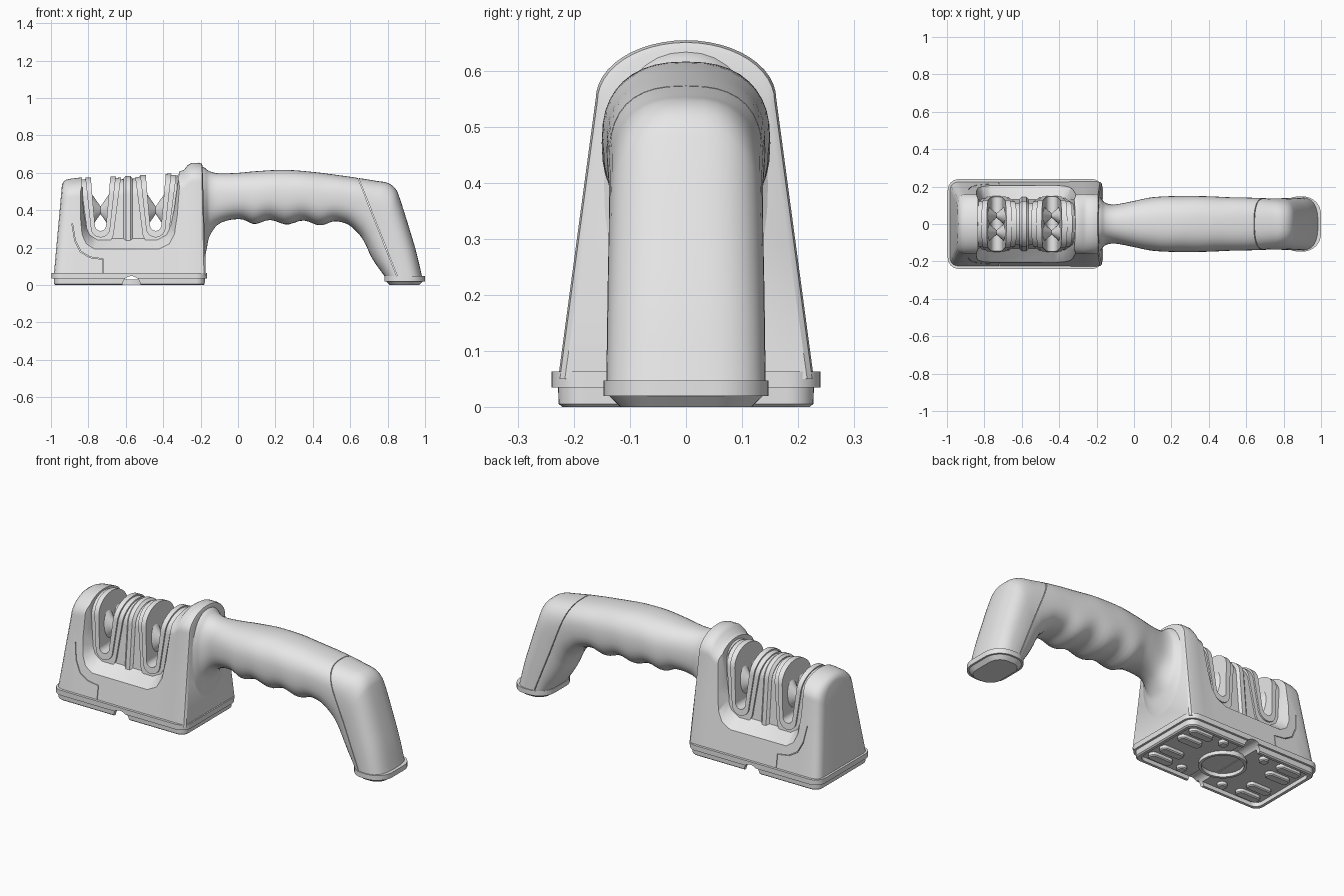
import bpy, bmesh, math
from mathutils import Vector

if "Cube" in bpy.data.objects:
    bpy.data.objects.remove(bpy.data.objects["Cube"], do_unlink=True)

grey = bpy.data.materials.new("plain_grey")
grey.use_nodes = True
grey.diffuse_color = (0.8, 0.8, 0.8, 1)
grey.node_tree.nodes["Principled BSDF"].inputs["Base Color"].default_value = (0.8, 0.8, 0.8, 1)


def loft(name, rings):
    """Skin a list of equal-length closed rings and cap both ends."""
    bm = bmesh.new()
    loops = [[bm.verts.new(p) for p in ring] for ring in rings]
    n = len(loops[0])
    for a, b in zip(loops, loops[1:]):
        for i in range(n):
            j = (i + 1) % n
            bm.faces.new((a[i], a[j], b[j], b[i]))
    bm.faces.new(loops[0])
    bm.faces.new(loops[-1])
    bmesh.ops.recalc_face_normals(bm, faces=bm.faces)
    mesh = bpy.data.meshes.new(name)
    bm.to_mesh(mesh)
    bm.free()
    mesh.materials.append(grey)
    obj = bpy.data.objects.new(name, mesh)
    bpy.context.collection.objects.link(obj)
    return obj


def prism_y(name, outline, half=0.4):
    return loft(name, [[(x, y, z) for x, z in outline] for y in (-half, half)])


def select(obj):
    bpy.ops.object.select_all(action='DESELECT')
    obj.select_set(True)
    bpy.context.view_layer.objects.active = obj


def cut(obj, cutter, operation='DIFFERENCE'):
    mod = obj.modifiers.new("cut", 'BOOLEAN')
    mod.operation, mod.object, mod.solver = operation, cutter, 'EXACT'
    select(obj)
    bpy.ops.object.modifier_apply(modifier=mod.name)
    bpy.data.objects.remove(cutter, do_unlink=True)


def rounded(x0, x1, hy, r, z, steps=8):
    """Rounded rectangle ring at height z."""
    ring = []
    corners = ((x1 - r, hy - r), (x0 + r, hy - r), (x0 + r, r - hy), (x1 - r, r - hy))
    for q, (cx, cy) in enumerate(corners):
        for k in range(steps + 1):
            a = math.pi / 2 * (q + k / steps)
            ring.append((cx + r * math.cos(a), cy + r * math.sin(a), z))
    return ring


def slab(name, x0, x1, hy, r, layers):
    """Stack of rounded rectangles; layers are (height, inset)."""
    return loft(name, [rounded(x0 + i, x1 - i, hy - i, r - i, z) for z, i in layers])


def arch(x, lean, low, shoulder, rise, top, z0=0.05, steps=24):
    """Tapered tombstone section standing across x."""
    zs = top - rise
    pts = [(low, z0), (low + (shoulder - low) * 0.5, (z0 + zs) / 2)]
    for k in range(steps + 1):
        a = math.pi * k / steps
        pts.append((shoulder * math.cos(a), zs + rise * math.sin(a)))
    pts += [(-y, z) for y, z in reversed(pts[:2])]
    return [(x + lean * (z - z0), y, z) for y, z in pts]


# Housing: x, lean, side inset, top height
stations = [(-0.985, 0.09, 0.045, 0.535), (-0.98, 0.09, 0.022, 0.552),
            (-0.965, 0.09, 0.007, 0.563), (-0.94, 0.08, 0, 0.568),
            (-0.86, 0.03, 0, 0.575), (-0.6, 0, 0, 0.58), (-0.34, 0, 0, 0.6),
            (-0.29, 0, 0, 0.615), (-0.27, 0, 0, 0.64), (-0.25, 0, 0, 0.653),
            (-0.2, -0.02, 0, 0.654), (-0.182, -0.02, 0.003, 0.65),
            (-0.172, -0.03, 0.012, 0.638)]
housing = loft("housing", [arch(x, lean, 0.228 - i, 0.161 - i, 0.105, top)
                           for x, lean, i, top in stations])

# Scooped U recess with sloping walls
outer = [(-0.885, 0.85), (-0.855, 0.35), (-0.84, 0.26), (-0.815, 0.215), (-0.77, 0.19),
         (-0.42, 0.19), (-0.365, 0.215), (-0.335, 0.26), (-0.315, 0.35), (-0.24, 0.85)]
mid = -0.57


def recess_ring(y, t):
    return [(mid + (x - mid) * (1 - 0.1 * t), y, z + 0.06 * t) for x, z in outer]


cut(housing, loft("recess_cutter", [recess_ring(-0.23, -0.25), recess_ring(-0.13, 1),
                                    recess_ring(0.13, 1), recess_ring(0.23, -0.25)]))

# Seam line on the lower corner of the housing
path = [(-0.72, 0.04), (-0.72, 0.14), (-0.79, 0.15), (-0.84, 0.18), (-0.87, 0.24), (-0.885, 0.33)]
g = 0.003
cut(housing, prism_y("seam_cutter", path + [(x - g, z - g) for x, z in reversed(path)]))


# Core and raised slot rims
def core_shape(name, grow):
    return loft(name, [arch(x, 0, 0.15 + grow, 0.112 + grow, 0.1, top + grow)
                       for x, top in ((-0.9, 0.553), (-0.57, 0.568), (-0.25, 0.585))])


def u_shape(cx, top_half, low_half, z_low):
    """Outline of a U that widens upwards."""
    arc = [(cx - low_half * math.cos(math.pi * k / 16),
            z_low + low_half * (1 - math.sin(math.pi * k / 16))) for k in range(17)]
    return [(cx - top_half, 0.7)] + arc + [(cx + top_half, 0.7)]


core = core_shape("core", 0)
slots = (-0.735, -0.44)
for n, cx in enumerate(slots, 1):
    cut(core, prism_y("slot_cutter", u_shape(cx, 0.063, 0.03, 0.29)))
    for label, grow, top_half, low_half, z_low in (("outer", 0.009, 0.125, 0.072, 0.215),
                                                   ("inner", 0.017, 0.095, 0.052, 0.255)):
        rim = core_shape(f"slot_{n}_{label}_rim", grow)
        cut(rim, prism_y("rim_cutter", u_shape(cx, top_half, low_half, z_low)), 'INTERSECT')
        cut(rim, prism_y("slot_cutter", u_shape(cx, 0.063, 0.03, 0.29)))

    # Facing conical grinding wheels inside each slot
    for y in (-0.045, 0.045):
        rings = []
        for dx, r in ((-0.07, 0.085), (-0.045, 0.085), (0, 0.02), (0.045, 0.085), (0.07, 0.085)):
            rings.append([(cx + dx, y + 0.6 * r * math.cos(a), 0.4 + r * math.sin(a))
                          for a in (math.tau * k / 24 for k in range(24))])
        loft(f"slot_{n}_wheel", rings)

# Arched rib between the slots and beside the collar
for x in (mid - 0.018, -0.3):
    loft("rib", [arch(x + d, 0, 0.15 + h, 0.112 + h, 0.1, 0.572 + h + (x - mid) * 0.05)
                 for d, h in ((-0.025, 0), (-0.012, 0.011), (0.012, 0.011), (0.025, 0))])

# Base with flange, hollow underside and cross notch
base = slab("base", -0.996, -0.165, 0.24, 0.06,
            [(0, 0.02), (0.006, 0.013), (0.035, 0.012), (0.035, 0), (0.064, 0), (0.064, 0.02)])
cut(base, slab("underside_cutter", -0.96, -0.2, 0.205, 0.04, [(-0.02, 0), (0.022, 0)]))
cut(base, prism_y("notch_cutter", [(mid + 0.048 * math.cos(math.tau * k / 32),
                                    0.048 * math.sin(math.tau * k / 32)) for k in range(32)]))

# Underside pads and round well
def shift(obj, y):
    obj.location.y = y


for s in (-1, 1):
    for cx in (-0.86, -0.3):
        for y in (0.07, 0.155):
            shift(slab("grip_pad", cx - 0.07, cx + 0.07, 0.026, 0.025,
                       [(0.03, 0), (0.006, 0), (0.001, 0.006)]), s * y)
    for cx in (-0.7, -0.44):
        shift(slab("round_pad", cx - 0.025, cx + 0.025, 0.025, 0.024,
                   [(0.03, 0), (0.006, 0), (0.001, 0.006)]), s * 0.16)
well = slab("well_ring", mid - 0.12, mid + 0.12, 0.12, 0.119, [(0.03, 0), (0.003, 0)])
cut(well, slab("well_cutter", mid - 0.105, mid + 0.105, 0.105, 0.104, [(0.025, 0), (-0.02, 0)]))

# Handle: top x, top z, bottom x, bottom z, half width
keys = [(-0.205, 0.64, -0.185, 0.1, 0.165), (-0.18, 0.628, -0.168, 0.19, 0.135),
        (-0.15, 0.608, -0.15, 0.265, 0.112), (-0.1, 0.597, -0.1, 0.328, 0.105),
        (0, 0.6, -0.01, 0.352, 0.122), (0.1, 0.609, 0.1, 0.337, 0.143),
        (0.25, 0.616, 0.25, 0.336, 0.15), (0.4, 0.605, 0.4, 0.332, 0.148),
        (0.52, 0.59, 0.5, 0.332, 0.143), (0.64, 0.573, 0.58, 0.328, 0.141),
        (0.74, 0.557, 0.65, 0.268, 0.138), (0.8, 0.546, 0.685, 0.21, 0.137),
        (0.842, 0.515, 0.703, 0.17, 0.137), (0.868, 0.455, 0.72, 0.138, 0.138),
        (0.92, 0.29, 0.745, 0.1, 0.14), (0.955, 0.17, 0.767, 0.07, 0.141),
        (0.984, 0.045, 0.785, 0.045, 0.142)]
keys = [Vector(k) for k in keys]


def spline(a, b, c, d, t):
    return b + (c - a) * (t / 2) + (a * 2 - b * 5 + c * 4 - d) * (t * t / 2) \
        + (b * 3 - a - c * 3 + d) * (t ** 3 / 2)


def handle_ring(key, power):
    tx, tz, bx, bz, half = key
    fade = max(0, min(1, bx / 0.08, (0.58 - bx) / 0.08))
    bz -= 0.012 * fade * math.cos(math.tau * (bx - 0.08) / 0.18)
    ring = []
    for k in range(40):
        c, s = math.cos(math.tau * k / 40), math.sin(math.tau * k / 40)
        u = math.copysign(abs(s) ** (2 / power), s) / 2 + 0.5
        y = half * math.copysign(abs(c) ** (2 / power), c)
        ring.append((bx + (tx - bx) * u, y, bz + (tz - bz) * u))
    return ring


rings = []
last = len(keys) - 1
for i in range(last):
    a, b, c, d = (keys[min(max(j, 0), last)] for j in range(i - 1, i + 3))
    rings += [handle_ring(spline(a, b, c, d, t / 6), 2.2 + 0.6 * (i + t / 6) / last)
              for t in range(6)]
rings.append(handle_ring(keys[-1], 2.8))
handle = loft("handle", rings)
cut(handle, prism_y("cap_seam_cutter", [(0.622, 0.62), (0.626, 0.62), (0.871, 0), (0.867, 0)]))

# Foot under the handle
slab("handle_foot", 0.783, 1, 0.147, 0.095,
     [(0, 0.03), (0.02, 0.01), (0.02, 0), (0.048, 0), (0.048, 0.012)])

# Smooth shading with sharp creases
for obj in bpy.context.collection.objects:
    if obj.type == 'MESH' and obj.data.materials and obj.data.materials[0] == grey:
        select(obj)
        bpy.ops.object.shade_smooth_by_angle(angle=math.radians(35))
